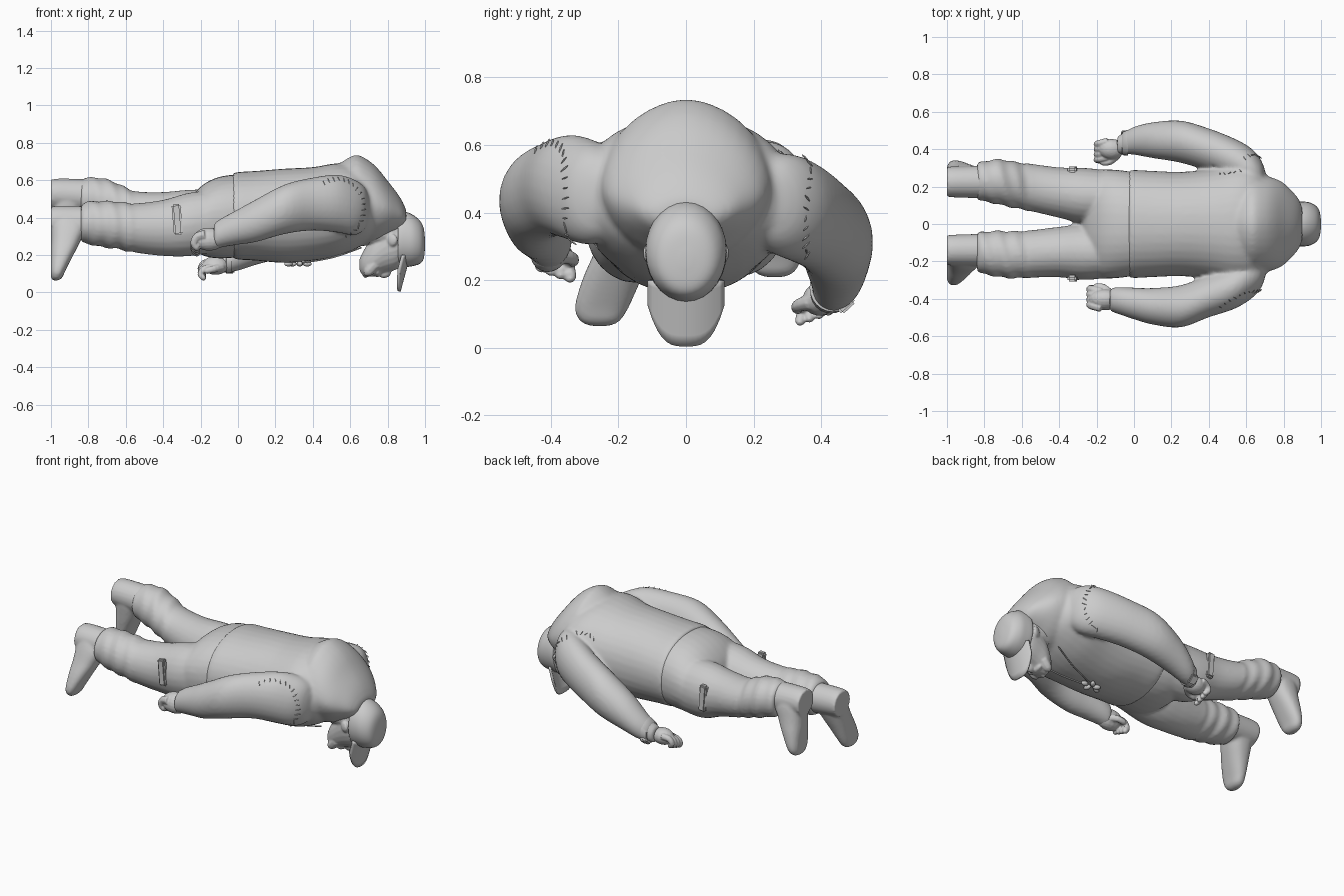
import bpy, bmesh, math, random
from mathutils import Vector
from mathutils.bvhtree import BVHTree

if "Cube" in bpy.data.objects:
    bpy.data.objects.remove(bpy.data.objects["Cube"])

random.seed(4)
grey = bpy.data.materials.new("clay_grey")
grey.diffuse_color = (0.6, 0.6, 0.6, 1)
grey.use_nodes = True
grey.node_tree.nodes["Principled BSDF"].inputs["Base Color"].default_value = grey.diffuse_color


def finish(name, bm, angle=50):
    bmesh.ops.recalc_face_normals(bm, faces=bm.faces)
    me = bpy.data.meshes.new(name)
    bm.to_mesh(me)
    bm.free()
    ob = bpy.data.objects.new(name, me)
    bpy.context.collection.objects.link(ob)
    me.materials.append(grey)
    bpy.ops.object.select_all(action='DESELECT')
    bpy.context.view_layer.objects.active = ob
    ob.select_set(True)
    bpy.ops.object.shade_smooth_by_angle(angle=math.radians(angle))
    return ob


def catmull(st, k):
    out = []
    for i in range(len(st) - 1):
        p0, p1, p2, p3 = st[max(i - 1, 0)], st[i], st[i + 1], st[min(i + 2, len(st) - 1)]
        for j in range(k):
            t = j / k
            out.append([0.5 * (2 * b + (c - a) * t + (2 * a - 5 * b + 4 * c - d) * t * t
                               + (3 * b - a - 3 * c + d) * t ** 3)
                        for a, b, c, d in zip(p0, p1, p2, p3)])
    return out + [list(st[-1])]


def skin(name, rings, angle=50):
    bm = bmesh.new()
    vs = [[bm.verts.new(p) for p in r] for r in rings]
    n = len(vs[0])
    for a, b in zip(vs, vs[1:]):
        for i in range(n):
            bm.faces.new((a[i], a[(i + 1) % n], b[(i + 1) % n], b[i]))
    bm.faces.new(vs[0])
    bm.faces.new(vs[-1])
    return finish(name, bm, angle)


def loft(name, st, upright=False, n=24, k=4, power=2.0, fold=0.0, fold_x=-0.55):
    """Stations: x, centre y, centre z, radius y, radius z (or z, x, y, rx, ry if upright)."""
    rings = []
    for s, c1, c2, r1, r2 in catmull(st, k):
        ring = []
        for i in range(n):
            a = 2 * math.pi * i / n
            ca, sa = math.cos(a), math.sin(a)
            f = 1 + (fold * math.sin(70 * s + 3 * math.cos(a + 0.6) + 2 * sa) if s < fold_x else 0)
            u = c1 + f * r1 * math.copysign(abs(ca) ** (2 / power), ca)
            v = c2 + f * r2 * math.copysign(abs(sa) ** (2 / power), sa)
            ring.append((max(u, -1), v, s) if upright else (s, u, v))
        rings.append(ring)
    return skin(name, rings)


def tube(name, pts, n=8, k=3):
    """Round tube through points x, y, z, radius."""
    path = catmull(pts, k)
    rings = []
    for i, p in enumerate(path):
        d = Vector(path[min(i + 1, len(path) - 1)][:3]) - Vector(path[max(i - 1, 0)][:3])
        e = d.orthogonal().normalized() if i == 0 else (e - e.project(d)).normalized()
        f = d.normalized().cross(e)
        c = Vector(p[:3])
        rings.append([c + p[3] * (e * math.cos(2 * math.pi * j / n) + f * math.sin(2 * math.pi * j / n))
                      for j in range(n)])
    return skin(name, rings, 60)


def blob(name, loc, size, rot=(0, 0, 0)):
    bm = bmesh.new()
    bmesh.ops.create_uvsphere(bm, u_segments=16, v_segments=10, radius=1)
    ob = finish(name, bm)
    ob.location, ob.scale, ob.rotation_euler = loc, size, rot
    return ob


def box(name, loc, size, rot=(0, 0, 0)):
    bm = bmesh.new()
    bmesh.ops.create_cube(bm, size=1)
    bmesh.ops.scale(bm, vec=size, verts=bm.verts)
    bmesh.ops.bevel(bm, geom=bm.edges[:], offset=min(size) * 0.25, segments=2, affect='EDGES')
    ob = finish(name, bm)
    ob.location, ob.rotation_euler = loc, rot
    return ob


def fuse(name, obs, voxel, smooth):
    """Blend overlapping parts into one skin."""
    bpy.ops.object.select_all(action='DESELECT')
    for o in obs:
        o.select_set(True)
    bpy.context.view_layer.objects.active = obs[0]
    bpy.ops.object.join()
    ob = obs[0]
    ob.name = name
    bpy.ops.object.transform_apply(location=True, rotation=True, scale=True)
    m = ob.modifiers.new("blend", 'REMESH')
    m.mode, m.voxel_size, m.use_smooth_shade = 'VOXEL', voxel, True
    m = ob.modifiers.new("soften", 'SMOOTH')
    m.factor, m.iterations = 0.5, smooth
    return ob


# Shirt: trunk, hump over the neck, and sleeves
trunk = loft("trunk", [
    (-.03, 0, .41, .284, .226), (0, 0, .41, .289, .234), (.1, 0, .41, .284, .24),
    (.25, 0, .41, .279, .252), (.4, 0, .42, .292, .25), (.52, 0, .44, .318, .25),
    (.6, 0, .45, .322, .232), (.66, 0, .45, .308, .2), (.71, 0, .44, .265, .155),
    (.74, 0, .43, .2, .1)], n=36, power=2.1)
hump = loft("hump", [
    (.47, 0, .5, .15, .15), (.55, 0, .5, .215, .195), (.6, 0, .5, .24, .225), (.64, 0, .495, .255, .241),
    (.7, 0, .477, .255, .228), (.75, 0, .462, .245, .198), (.8, 0, .445, .22, .152),
    (.85, 0, .425, .172, .108), (.88, 0, .41, .135, .075), (.9, 0, .40, .09, .04)], n=36, power=1.8)
right_arm = loft("right_arm", [
    (.70, -.25, .45, .04, .06), (.675, -.265, .45, .085, .115), (.62, -.285, .455, .12, .15),
    (.53, -.335, .475, .122, .155), (.4, -.385, .473, .114, .142), (.25, -.44, .445, .113, .133),
    (.1, -.44, .385, .098, .115), (0, -.425, .35, .085, .095), (-.08, -.41, .322, .073, .08),
    (-.13, -.405, .30, .061, .069)])
left_arm = loft("left_arm", [
    (.70, .25, .44, .04, .06), (.675, .265, .435, .085, .115), (.62, .29, .425, .12, .15),
    (.53, .338, .405, .122, .152), (.4, .395, .37, .116, .143), (.25, .44, .325, .113, .137),
    (.1, .448, .26, .096, .112), (0, .445, .2, .075, .084), (-.06, .43, .165, .056, .06),
    (-.09, .42, .155, .048, .048)])
shirt = fuse("shirt", [trunk, hump, right_arm, left_arm], .011, 8)

# Trousers
seat = loft("seat", [
    (.0, 0, .41, .278, .222), (-.1, 0, .40, .29, .218), (-.18, 0, .388, .288, .193),
    (-.24, 0, .377, .245, .145), (-.27, 0, .372, .17, .09), (-.28, 0, .37, .08, .04)], n=36, power=2.2)
right_leg = loft("right_leg", [
    (-.05, -.15, .39, .125, .16), (-.25, -.15, .365, .149, .17), (-.4, -.15, .345, .135, .15),
    (-.55, -.16, .345, .127, .132), (-.65, -.165, .36, .126, .127), (-.72, -.16, .365, .124, .124),
    (-.8, -.155, .372, .114, .114), (-.835, -.15, .37, .102, .102), (-.84, -.15, .37, .07, .07)], k=6, fold=.035)
left_leg = loft("left_leg", [
    (-.05, .15, .39, .125, .16), (-.25, .15, .38, .149, .17), (-.4, .168, .40, .135, .137),
    (-.55, .195, .425, .127, .117), (-.63, .207, .455, .124, .122), (-.72, .225, .487, .122, .124),
    (-.8, .228, .502, .108, .112), (-.835, .228, .505, .097, .102), (-.84, .228, .505, .07, .07)], k=6, fold=.035)
fuse("trousers", [seat, right_leg, left_leg], .011, 5)

# Boots standing on the flat plane at the foot end
for side, heel, toe, dz in (("right", -.14, -.255, 0), ("left", .225, .262, .145)):
    mix = lambda t: heel + (toe - heel) * t
    foot = loft("foot", [
        (.43 + dz, -.93, heel, .06, .065), (.36 + dz, -.905, mix(.15), .095, .085),
        (.28 + dz, -.92, mix(.4), .08, .087), (.2 + dz, -.942, mix(.7), .062, .087),
        (.12 + dz, -.963, mix(.95), .042, .08), (.08 + dz, -.97, toe, .03, .06),
        (.064 + dz, -.975, toe, .014, .03)], upright=True, power=2.4)
    ankle = loft("ankle", [(-.80, heel, .37 + dz, .088, .09), (-.87, heel, .375 + dz, .086, .088),
                           (-.96, heel, .38 + dz, .083, .084), (-1, heel, .38 + dz, .08, .078)])
    fuse(side + "_boot", [foot, ankle], .009, 3)

# Pocket tabs on the thighs
for side, s, z in (("right", -1, .39), ("left", 1, .40)):
    box(side + "_pocket_tab", (-.325, s * .291, z), (.048, .034, .165), (0, -.08, 0))

# Hands: palm, four curled fingers and a thumb
for side, s, (x, y, z), g in (("right", -1, (-.155, -.405, .285), 1.25), ("left", 1, (-.12, .40, .145), 1.0)):
    parts = [blob("palm", (x, y, z), (.07 * g, .056, .05 * g), (.4 * s, 0, 0))]
    for i in range(4):
        fy = y + s * (.042 - .028 * i)
        fz = z - .01 * i
        parts.append(tube("finger", [
            (x - .02, fy, fz + .02 * g, .02 * g), (x - .062, fy - s * .01, fz + .01 * g, .019 * g),
            (x - .08, fy - s * .015, fz - .018 * g, .017 * g), (x - .062, fy - s * .02, fz - .038 * g, .015 * g),
            (x - .05, fy - s * .02, fz - .04 * g, .004)]))
    parts.append(tube("thumb", [(x + .03, y - s * .03, z - .01, .024), (x - .01, y - s * .066, z - .02, .02),
                                (x - .05, y - s * .07, z - .03, .017), (x - .062, y - s * .068, z - .032, .005)]))
    fuse(side + "_hand", parts, .005, 2)

# Wristwatch
loft("watch_band", [(-.065, .43, .165, .045, .045), (-.062, .43, .165, .062, .064),
                    (-.032, .435, .178, .069, .072), (-.029, .435, .178, .045, .045)], k=1)
box("watch_face", (-.045, .475, .125), (.05, .055, .025), (.75, 0, 0))

# Shoulder seam stitches, dropped onto the cloth
cloth = BVHTree.FromObject(shirt, bpy.context.evaluated_depsgraph_get())
for side, s in (("right", -1), ("left", 1)):
    for i in range(18):
        a = math.radians(-70 + 190 * i / 17)
        start = Vector((.53 + .14 * math.cos(a), s, .45 - (.03 if s > 0 else 0) + .155 * math.sin(a)))
        p, nrm = cloth.ray_cast(start, Vector((0, -s, 0)))[:2]
        if not p:
            continue
        d = Vector((math.cos(a), 0, math.sin(a))) + Vector([random.uniform(-.5, .5) for _ in range(3)])
        d = (d - d.project(nrm)).normalized() * random.uniform(.01, .017)
        tube(f"{side}_stitch_{i + 1}", [(*(p - d), .0015), (*(p + nrm * .004), .003),
                                        (*(p + d + nrm * .007), .0015)], n=5, k=2)

# Head, face down, with beard
head = [loft("skull", [
    (.65, 0, .15, .02, .03), (.67, 0, .155, .06, .065), (.72, 0, .195, .09, .11),
    (.78, 0, .24, .102, .135), (.84, 0, .265, .107, .145), (.88, 0, .275, .1, .13)], power=2.1),
    loft("neck", [(.70, 0, .34, .12, .1), (.76, 0, .33, .115, .1), (.85, 0, .31, .1, .1)]),
    blob("nose", (.785, 0, .105), (.035, .022, .028), (0, -.3, 0)),
    blob("moustache", (.745, 0, .11), (.022, .06, .028))]
for i in range(5):
    y = (i - 2) * .028
    head.append(tube("beard", [(.73, y, .15, .034), (.695, y, .11, .027), (.675, y * .9, .08 + abs(y) * .3, .008)]))
for s in (-1, 1):
    head.append(blob("ear", (.825, s * .11, .28), (.03, .014, .032), (0, 0, s * .4)))
fuse("head", head, .006, 3)

# Cap crown and bent brim
loft("cap_crown", [
    (.855, 0, .285, .108, .138), (.86, 0, .285, .12, .147), (.90, 0, .283, .12, .147),
    (.94, 0, .277, .115, .135), (.975, 0, .268, .095, .113), (.993, 0, .262, .065, .08),
    (1.0, 0, .26, .015, .02)], n=28)
bm = bmesh.new()
grid = []
for i in range(17):
    u = (i - 8) / 8
    zs = [.20 - .195 * j / 6 * (1 - .62 * abs(u) ** 3.2) for j in range(7)]
    grid.append([bm.verts.new((.915 - .27 * (.20 - z) - .035 * u * u, .11 * u, z)) for z in zs])
for a, b in zip(grid, grid[1:]):
    for j in range(6):
        bm.faces.new((a[j], a[j + 1], b[j + 1], b[j]))
thick = finish("cap_brim", bm).modifiers.new("thickness", 'SOLIDIFY')
thick.thickness, thick.offset = .014, 0

# Necklace cords and charms hanging under the chest
for s in (-1, 1):
    tube("left_cord" if s > 0 else "right_cord",
         [(.66, s * .11, .24, .004), (.5, s * .06, .185, .004), (.32, s * .01, .155, .004)], n=6)
for i, (x, y) in enumerate(((.37, 0), (.33, .025), (.33, -.025), (.29, .01), (.27, -.015))):
    blob(f"charm_{i + 1}", (x, y, .153), (.024, .015, .014), (0, 0, i * .9))
